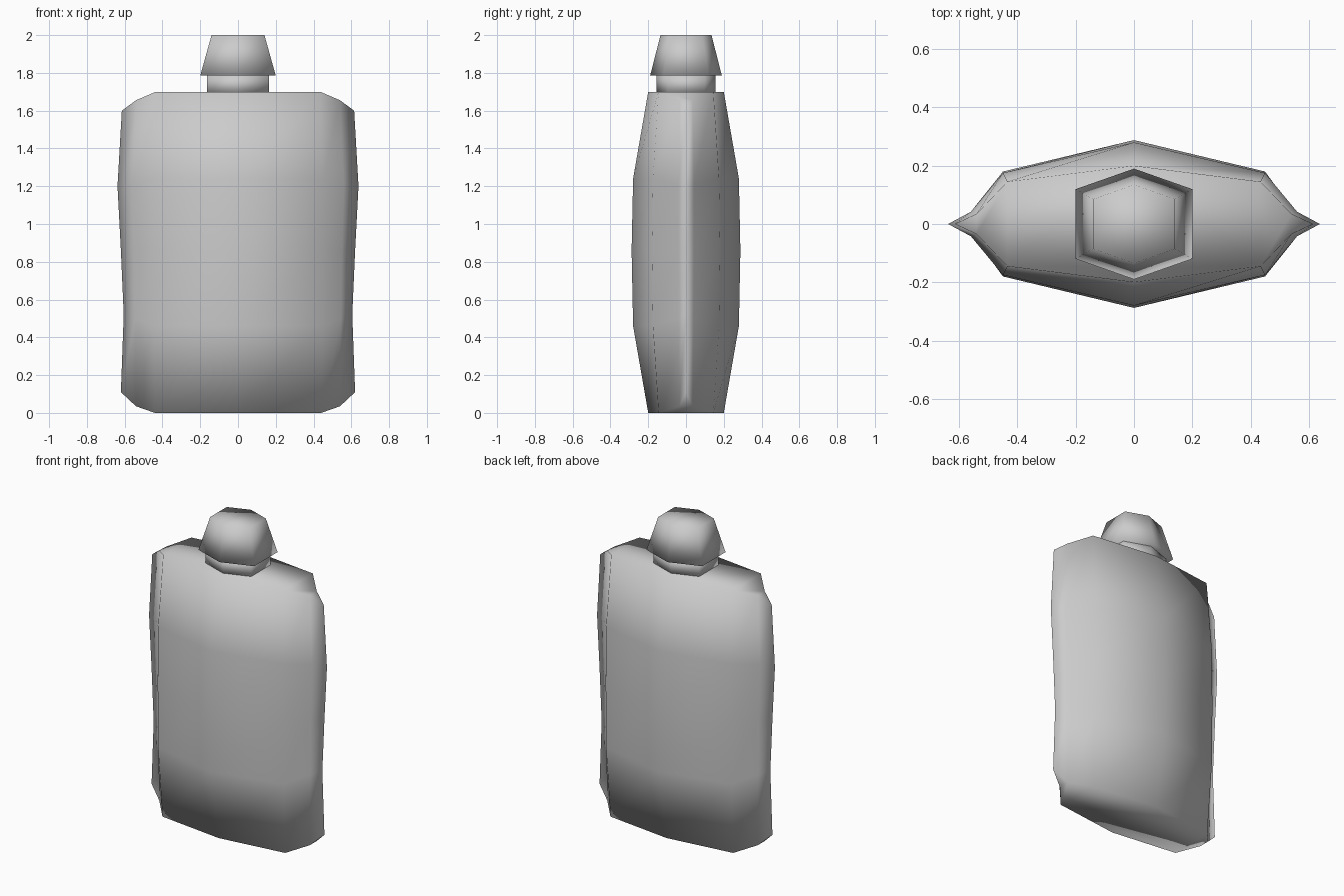
import bpy
import bmesh

cube = bpy.data.objects.get("Cube")
if cube:
    bpy.data.objects.remove(cube, do_unlink=True)

GREY = (0.6, 0.6, 0.6, 1.0)
grey = bpy.data.materials.new("plain grey")
grey.use_nodes = True
grey.diffuse_color = GREY
grey.node_tree.nodes["Principled BSDF"].inputs["Base Color"].default_value = GREY


def finish(name, bm):
    """Turn a bmesh into a smooth shaded object."""
    bmesh.ops.recalc_face_normals(bm, faces=bm.faces[:])
    for face in bm.faces:
        face.smooth = True
    mesh = bpy.data.meshes.new(name)
    bm.to_mesh(mesh)
    bm.free()
    mesh.materials.append(grey)
    obj = bpy.data.objects.new(name, mesh)
    bpy.context.collection.objects.link(obj)
    return obj


def bridge(bm, rings):
    for low, high in zip(rings, rings[1:]):
        n = len(low)
        for i in range(n):
            j = (i + 1) % n
            bm.faces.new((low[i], low[j], high[j], high[i]))


def hex_loft(name, levels):
    """Closed six-sided form; each level is (z, half width, half depth)."""
    bm = bmesh.new()
    rings = []
    for z, w, d in levels:
        s = d * 0.63
        outline = [(0, -d), (w, -s), (w, s), (0, d), (-w, s), (-w, -s)]
        rings.append([bm.verts.new((x, y, z)) for x, y in outline])
    bridge(bm, rings)
    bm.faces.new(rings[0])
    bm.faces.new(rings[-1])
    return finish(name, bm)


# Flask body: four upright columns per quarter, from the belly to the side fin.
# Each column lists (x, y, z) from bottom to top.
belly = [(0, .20, 0), (0, .28, .46), (0, .288, .86), (0, .28, 1.24), (0, .20, 1.70)]
shoulder = [(.44, .145, 0), (.45, .175, .46), (.45, .18, .86), (.45, .175, 1.24), (.435, .145, 1.70)]
fin_root = [(.54, .035, .035), (.545, .04, .50), (.55, .042, .86), (.56, .042, 1.21), (.54, .035, 1.655)]
fin_edge = [(.62, 0, .11), (.605, 0, .52), (.62, 0, .86), (.638, 0, 1.2), (.615, 0, 1.6)]

bm = bmesh.new()
rings = []
for b, s, r, e in zip(belly, shoulder, fin_root, fin_edge):
    flip_y = lambda p: (p[0], -p[1], p[2])
    half = [flip_y(b), flip_y(s), flip_y(r), e, r, s]
    outline = half + [(-x, -y, z) for x, y, z in half]
    rings.append([bm.verts.new(p) for p in outline])
bridge(bm, rings)
for ring in (rings[0], rings[-1]):
    bm.faces.new([ring[i] for i in (0, 1, 5, 6, 7, 11)])
    for k in (0, 6):
        bm.faces.new([ring[k + i] for i in (1, 2, 4, 5)])
        bm.faces.new([ring[k + i] for i in (2, 3, 4)])
finish("flask_body", bm)

# Neck and tapered stopper
hex_loft("neck", [(1.69, .163, .155), (1.79, .163, .155)])
hex_loft("stopper", [(1.785, .20, .19), (2.0, .14, .135)])
